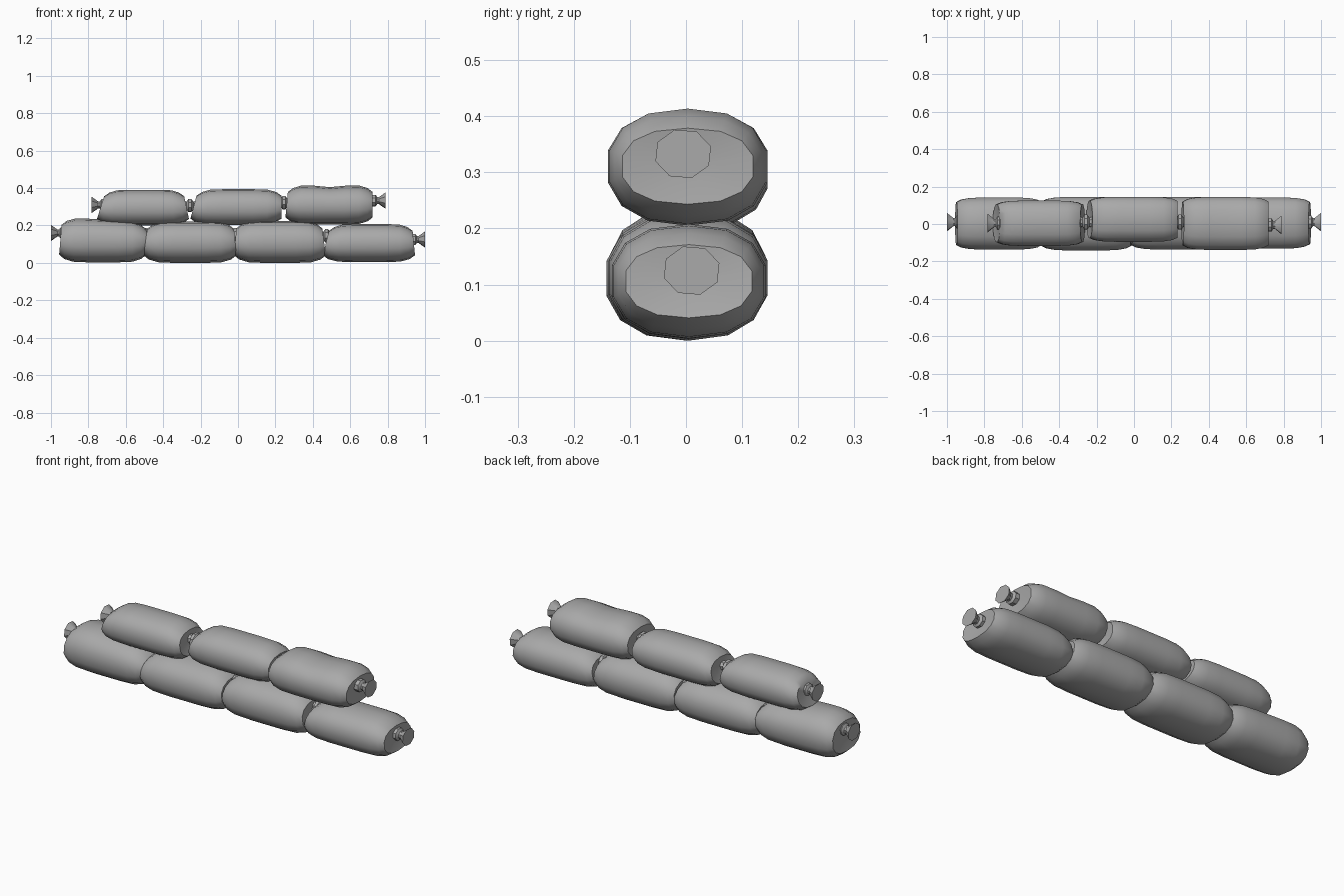
import bpy, bmesh
from math import sin, cos, pi, radians

cube = bpy.data.objects.get("Cube")
if cube:
    bpy.data.objects.remove(cube, do_unlink=True)

cloth = bpy.data.materials.new("grey_cloth")
cloth.use_nodes = True
GREY = (0.4, 0.4, 0.4, 1)
cloth.diffuse_color = GREY
cloth.node_tree.nodes["Principled BSDF"].inputs["Base Color"].default_value = GREY


def loft(name, rings, sharp):
    """Skin a list of point rings and close both ends."""
    bm = bmesh.new()
    loops = [[bm.verts.new(p) for p in ring] for ring in rings]
    n = len(loops[0])
    for a, b in zip(loops, loops[1:]):
        for i in range(n):
            j = (i + 1) % n
            bm.faces.new((a[i], a[j], b[j], b[i]))
    bm.faces.new(loops[0])
    bm.faces.new(loops[-1])
    bmesh.ops.recalc_face_normals(bm, faces=bm.faces)
    mesh = bpy.data.meshes.new(name)
    bm.to_mesh(mesh)
    bm.free()
    ob = bpy.data.objects.new(name, mesh)
    bpy.context.collection.objects.link(ob)
    mesh.materials.append(cloth)
    bpy.ops.object.select_all(action='DESELECT')
    ob.select_set(True)
    bpy.context.view_layer.objects.active = ob
    bpy.ops.object.shade_smooth_by_angle(angle=radians(sharp))


def power(v, e):
    return abs(v) ** e * (1 if v > 0 else -1)


# Half of a bag from its end to its middle: position, width, height
HALF = [(0.015, 0.3, 0.25), (0, 0.82, 0.64), (0.06, 0.92, 0.84),
        (0.16, 0.98, 0.97), (0.32, 1, 1)]
STATIONS = HALF + [(0.5, 1, 1)] + [(1 - u, w, h) for u, w, h in reversed(HALF)]


def bag(name, x0, x1, y0, y1, z0, z1, lean0, lean1, tilt=0, dip=0):
    cy, cz, hy, hz = (y0 + y1) / 2, (z0 + z1) / 2, (y1 - y0) / 2, (z1 - z0) / 2
    rings = []
    for u, w, h in STATIONS:
        ring = []
        for k in range(14):
            a = 2 * pi * k / 14 + pi / 14
            y, z = power(cos(a), 0.85), power(sin(a), 0.85)
            # Ends lean inwards towards the top
            lean = (lean0 * (1 - u) - lean1 * u) * abs(1 - 2 * u)
            top = max(z, 0) * (tilt * (0.5 - u) - dip * sin(pi * u) ** 6)
            ring.append((x0 + (x1 - x0) * u + lean * z * h,
                         cy + hy * w * y, cz + hz * h * z + top))
        rings.append(ring)
    loft(name, rings, 50)


def tie(name, x, y, z, profile, side=1):
    loft(name, [[(x + side * d, y + r * 1.15 * cos(k * pi / 4 + 0.3),
                  z + r * sin(k * pi / 4 + 0.3)) for k in range(8)]
                for d, r in profile], 35)


# Lower row
bag("lower_bag_1", -0.95, -0.49, -0.14, 0.145, 0.003, 0.232, 0.01, 0.0, 0.025)
bag("lower_bag_2", -0.495, -0.015, -0.145, 0.148, 0.0, 0.222, 0.015, 0.01)
bag("lower_bag_3", -0.015, 0.46, -0.14, 0.148, 0.0, 0.225, 0.01, 0.015)
bag("lower_bag_4", 0.47, 0.94, -0.135, 0.145, 0.004, 0.208, 0.025, 0.01)

# Upper row
bag("upper_bag_1", -0.735, -0.275, -0.12, 0.128, 0.2, 0.391, 0.03, 0.02)
bag("upper_bag_2", -0.238, 0.232, -0.098, 0.148, 0.202, 0.394, 0.025, 0.0)
bag("upper_bag_3", 0.26, 0.72, -0.142, 0.148, 0.205, 0.417, 0.01, 0.0, 0, 0.012)

# Flared ends at the outside of each row
FLARE = [(-0.02, 0.032), (0.01, 0.032), (0.018, 0.02), (0.028, 0.02), (0.062, 0.045)]
tie("lower_end_tie_right", -0.938, 0.01, 0.16, FLARE, -1)
tie("lower_end_tie_left", 0.938, 0.01, 0.125, FLARE)
tie("upper_end_tie_right", -0.72, 0.005, 0.31, FLARE, -1)
tie("upper_end_tie_left", 0.726, -0.005, 0.333, FLARE)

# Knots between neighbouring bags
KNOT = [(-0.04, 0.028), (-0.018, 0.022), (-0.008, 0.037), (0.008, 0.037),
        (0.018, 0.022), (0.04, 0.028)]
for i, (x, y, z) in enumerate([(-0.493, 0.01, 0.15), (-0.015, 0.01, 0.15),
                               (0.474, 0.01, 0.145), (-0.257, 0.01, 0.307),
                               (0.246, 0.01, 0.322)]):
    tie(f"knot_{i + 1}", x, y, z, KNOT)
